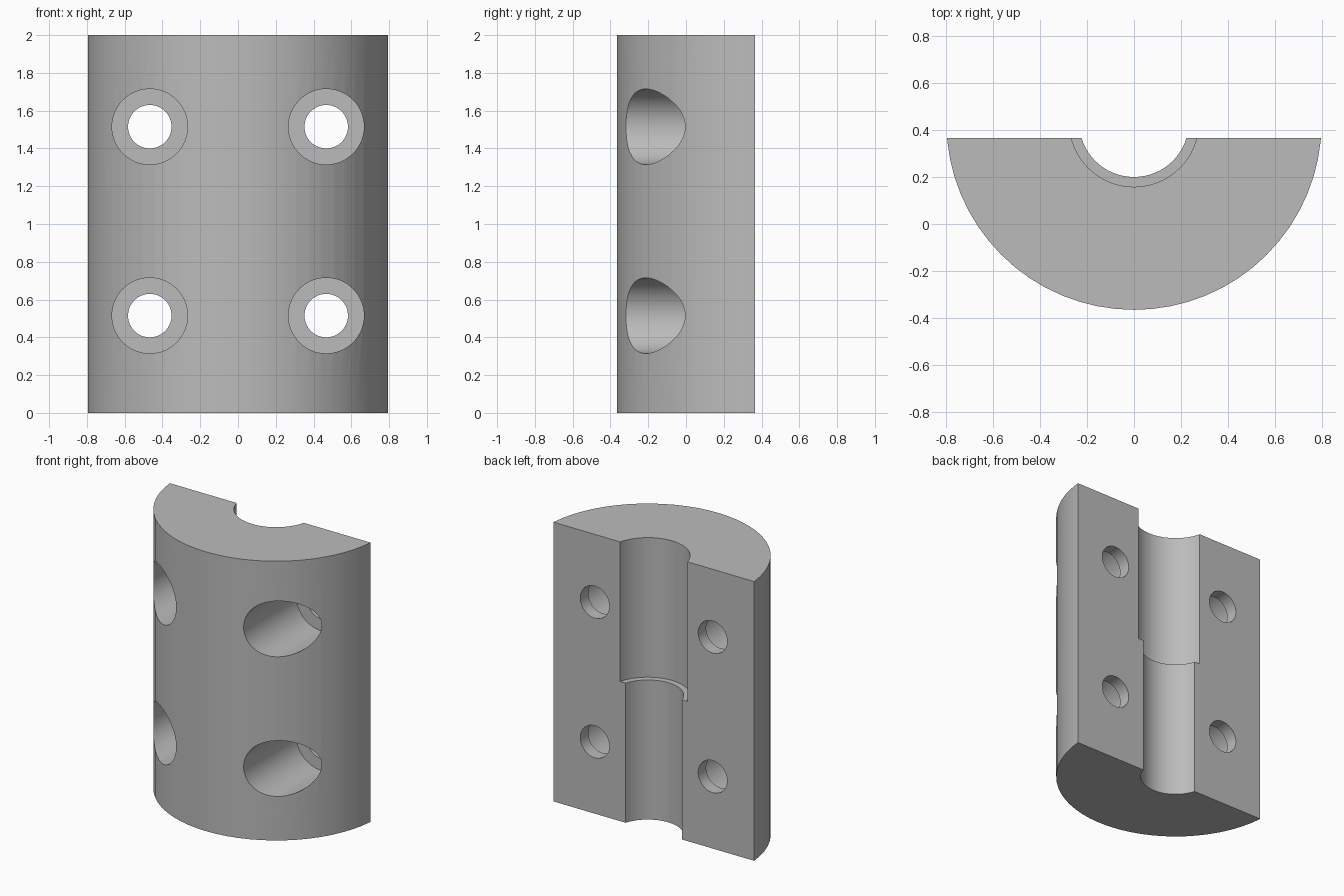
import bpy
from math import radians

cube = bpy.data.objects.get("Cube")
if cube:
    bpy.data.objects.remove(cube, do_unlink=True)

HEIGHT = 2.0
BACK = 0.365      # flat back face
AXIS = 0.433      # y of the shared axis of the shell and the bore
RADIUS = 0.798


def cylinder(name, radius, start, end, x=0.0, y=AXIS, z=None, sides=64):
    """Cylinder along z, or along y when a height z is given."""
    mid, depth = (start + end) / 2, end - start
    upright = z is None
    bpy.ops.mesh.primitive_cylinder_add(
        vertices=sides, radius=radius, depth=depth,
        location=(x, y, mid) if upright else (x, mid, z),
        rotation=(0, 0, 0) if upright else (radians(90), 0, 0))
    obj = bpy.context.object
    obj.name = name
    return obj


def cut(body, cutter):
    cutter.hide_render = True
    mod = body.modifiers.new("cut", "BOOLEAN")
    mod.operation = "DIFFERENCE"
    mod.solver = "EXACT"
    mod.object = cutter
    bpy.context.view_layer.objects.active = body
    bpy.ops.object.modifier_apply(modifier=mod.name)
    bpy.data.objects.remove(cutter, do_unlink=True)


# Half-round body
body = cylinder("clamp_half", RADIUS, 0, HEIGHT)

# Flat back face
bpy.ops.mesh.primitive_cube_add(size=4, location=(0, BACK + 2, 1))
cut(body, bpy.context.object)

# Stepped bore: narrow below, wide above
cut(body, cylinder("narrow_bore", 0.233, -0.2, 1.2))
cut(body, cylinder("wide_bore", 0.275, 1.0, 2.2))

# Counterbored screw holes
for x in (-0.467, 0.467):
    for z in (0.515, 1.515):
        cut(body, cylinder("screw_hole", 0.115, -1, 1, x=x, z=z))
        cut(body, cylinder("counterbore", 0.2, -1, 0.275, x=x, z=z))

# Grey finish
grey = bpy.data.materials.new("grey_metal")
grey.use_nodes = True
colour = (0.5, 0.5, 0.5, 1)
grey.diffuse_color = colour
grey.node_tree.nodes["Principled BSDF"].inputs["Base Color"].default_value = colour
body.data.materials.clear()
body.data.materials.append(grey)

# Smooth curved walls, sharp rims
bpy.ops.object.select_all(action="DESELECT")
body.select_set(True)
bpy.context.view_layer.objects.active = body
bpy.ops.object.shade_smooth_by_angle(angle=radians(30))
